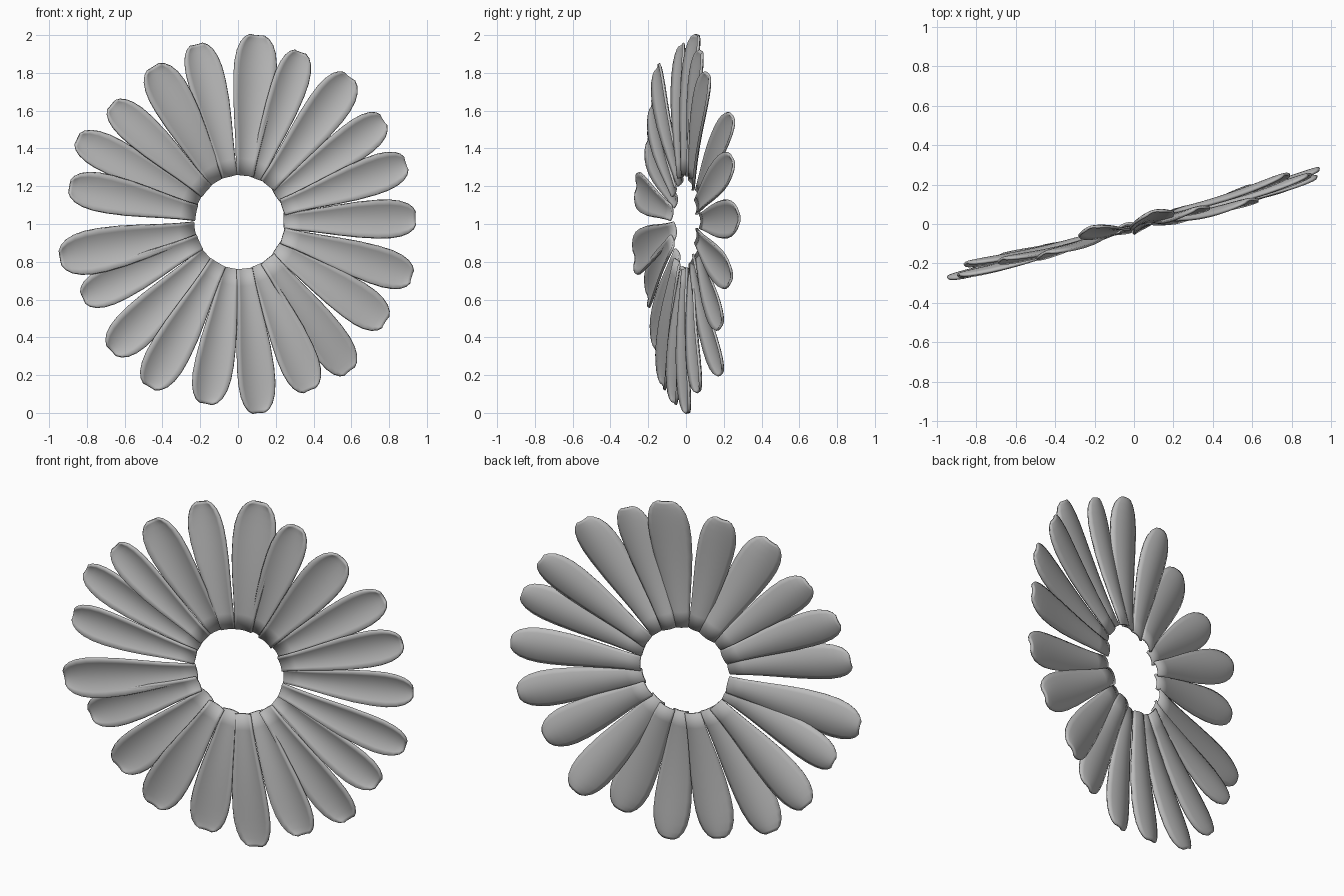
import bpy
import bmesh
from math import sin, pi
from mathutils import Vector

cube = bpy.data.objects.get("Cube")
if cube:
    bpy.data.objects.remove(cube, do_unlink=True)

# One plain grey for every petal
grey = bpy.data.materials.new("petal_grey")
grey.use_nodes = True
colour = (0.5, 0.5, 0.5, 1)
grey.diffuse_color = colour
grey.node_tree.nodes["Principled BSDF"].inputs["Base Color"].default_value = colour

CENTRE = Vector((0.008, 0, 1.01))
FACING = Vector((0.28, -0.96, 0.0)).normalized()
RING_RADIUS = 0.247
THICKNESS = 0.013
COLUMNS = 8

# Petal outline: distance along the petal, share of full width
OUTLINE = [(0, .42), (.12, .5), (.25, .62), (.4, .78), (.55, .92), (.7, 1),
           (.8, 1), (.88, .92), (.94, .77), (.98, .56), (1, .32)]

# Petal tips clockwise from the top, with petal width
PETALS = [
    (.10, .06, 2.0, .23), (.33, .08, 1.91, .19), (.59, .12, 1.78, .22),
    (.77, .25, 1.55, .2), (.89, .25, 1.32, .2), (.94, .28, 1.03, .2),
    (.92, .24, .72, .2), (.78, .19, .48, .21), (.59, .19, .22, .21),
    (.38, .07, .12, .21), (.11, .01, .0, .2), (-.17, -.06, .05, .21),
    (-.47, -.12, .14, .22), (-.67, -.16, .33, .22), (-.82, -.2, .61, .2),
    (-.94, -.27, .82, .23), (-.89, -.26, 1.2, .2), (-.85, -.2, 1.45, .19),
    (-.67, -.18, 1.63, .19), (-.45, -.15, 1.83, .22), (-.22, -.02, 1.95, .2),
]


def make_petal(name, tip, width, lift):
    # Base of the petal sits on the open ring, in the tilted flower plane
    radial = tip - CENTRE
    radial = (radial - FACING * radial.dot(FACING)).normalized()
    base = CENTRE + radial * RING_RADIUS + FACING * lift
    along = tip - base
    side = along.cross(FACING).normalized()
    front = side.cross(along).normalized()

    # Cupped blade, hollow towards the front
    bm = bmesh.new()
    rows = []
    for t, share in OUTLINE:
        half = width / 2 * share
        spine = base + along * t + front * 0.015 * sin(pi * t)
        row = []
        for i in range(COLUMNS + 1):
            s = 2 * i / COLUMNS - 1
            cup = front * half * 0.28 * (s * s - 0.4)
            row.append(bm.verts.new(spine + side * half * s + cup))
        rows.append(row)
    for low, high in zip(rows, rows[1:]):
        for i in range(COLUMNS):
            bm.faces.new((low[i], low[i + 1], high[i + 1], high[i]))
    bmesh.ops.recalc_face_normals(bm, faces=bm.faces)

    mesh = bpy.data.meshes.new(name)
    bm.to_mesh(mesh)
    bm.free()
    mesh.materials.append(grey)
    petal = bpy.data.objects.new(name, mesh)
    bpy.context.collection.objects.link(petal)
    solid = petal.modifiers.new("thickness", "SOLIDIFY")
    solid.thickness = THICKNESS
    solid.offset = 0
    return petal


# Ring of petals, alternating slightly in depth so that they overlap
bpy.ops.object.select_all(action="DESELECT")
for number, (x, y, z, width) in enumerate(PETALS, 1):
    lift = 0.009 if number % 2 else -0.009
    petal = make_petal(f"petal_{number}", Vector((x, y, z)), width, lift)
    petal.select_set(True)
    bpy.context.view_layer.objects.active = petal

# Smooth blades with crisp rims
bpy.ops.object.shade_smooth_by_angle(angle=pi / 5)
